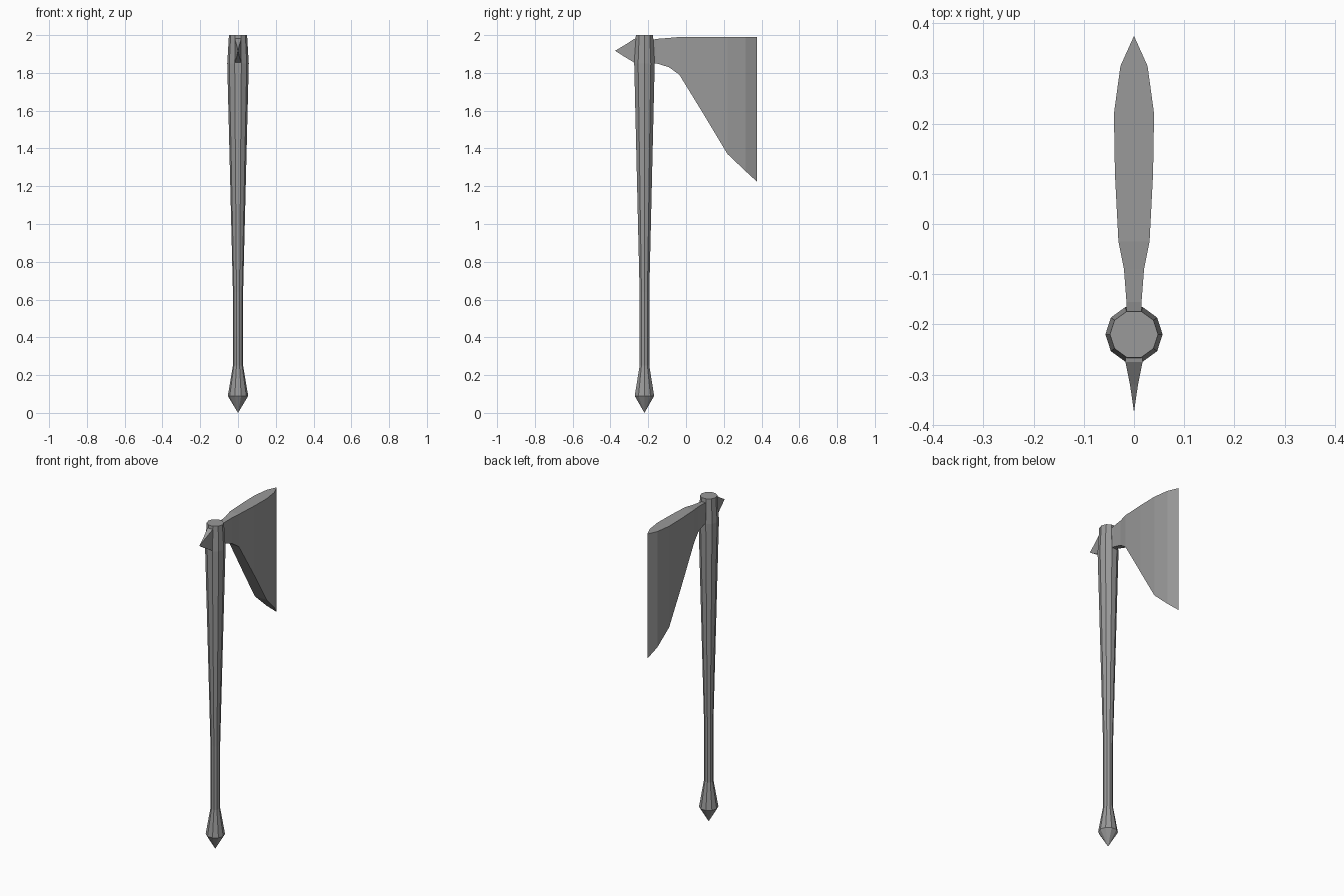
import bpy
import bmesh
from math import cos, sin, tau

default = bpy.data.objects.get("Cube")
if default:
    bpy.data.objects.remove(default)

steel = bpy.data.materials.new("grey_steel")
steel.use_nodes = True
grey = (0.32, 0.32, 0.32, 1)
steel.diffuse_color = grey
steel.node_tree.nodes["Principled BSDF"].inputs["Base Color"].default_value = grey

SHAFT_Y = -0.22


def loft(name, rings):
    """Skin a stack of equal-length rings, cap the ends and merge pinched points."""
    bm = bmesh.new()
    loops = [[bm.verts.new(p) for p in ring] for ring in rings]
    n = len(loops[0])
    for a, b in zip(loops, loops[1:]):
        for i in range(n):
            j = (i + 1) % n
            bm.faces.new((a[i], a[j], b[j], b[i]))
    bm.faces.new(loops[0])
    bm.faces.new(loops[-1])
    bmesh.ops.remove_doubles(bm, verts=bm.verts, dist=0.0005)
    bmesh.ops.recalc_face_normals(bm, faces=bm.faces)
    mesh = bpy.data.meshes.new(name)
    bm.to_mesh(mesh)
    bm.free()
    mesh.materials.append(steel)
    obj = bpy.data.objects.new(name, mesh)
    bpy.context.collection.objects.link(obj)
    return obj


def round_ring(radius, z, sides=10):
    return [(radius * cos(tau * i / sides), SHAFT_Y + radius * sin(tau * i / sides), z)
            for i in range(sides)]


def box_ring(y, half, low, high):
    return [(-half, y, low), (half, y, low), (half, y, high), (-half, y, high)]


# Ten-sided shaft with a pointed pommel and a flared head: radius, height
shaft = [(0, 0), (0.054, 0.09), (0.027, 0.25), (0.027, 0.64), (0.057, 1.85), (0.048, 2)]
loft("shaft", [round_ring(r, z) for r, z in shaft])

# Bearded blade, thinned to a vertical cutting edge: y, half thickness, low, high
blade = [
    (-0.20, 0.016, 1.85, 1.97),
    (-0.155, 0.015, 1.85, 1.98),
    (-0.09, 0.02, 1.83, 1.985),
    (-0.035, 0.031, 1.79, 1.99),
    (0.1, 0.038, 1.57, 1.99),
    (0.22, 0.04, 1.37, 1.99),
    (0.315, 0.027, 1.28, 1.99),
    (0.375, 0, 1.225, 1.99),
]
loft("blade", [box_ring(*s) for s in blade])

# Spike on the opposite side of the head
spike = [
    (-0.24, 0.017, 1.85, 1.985),
    (-0.275, 0.017, 1.855, 1.98),
    (-0.32, 0.008, 1.882, 1.95),
    (-0.375, 0, 1.917, 1.917),
]
loft("back_spike", [box_ring(*s) for s in spike])
